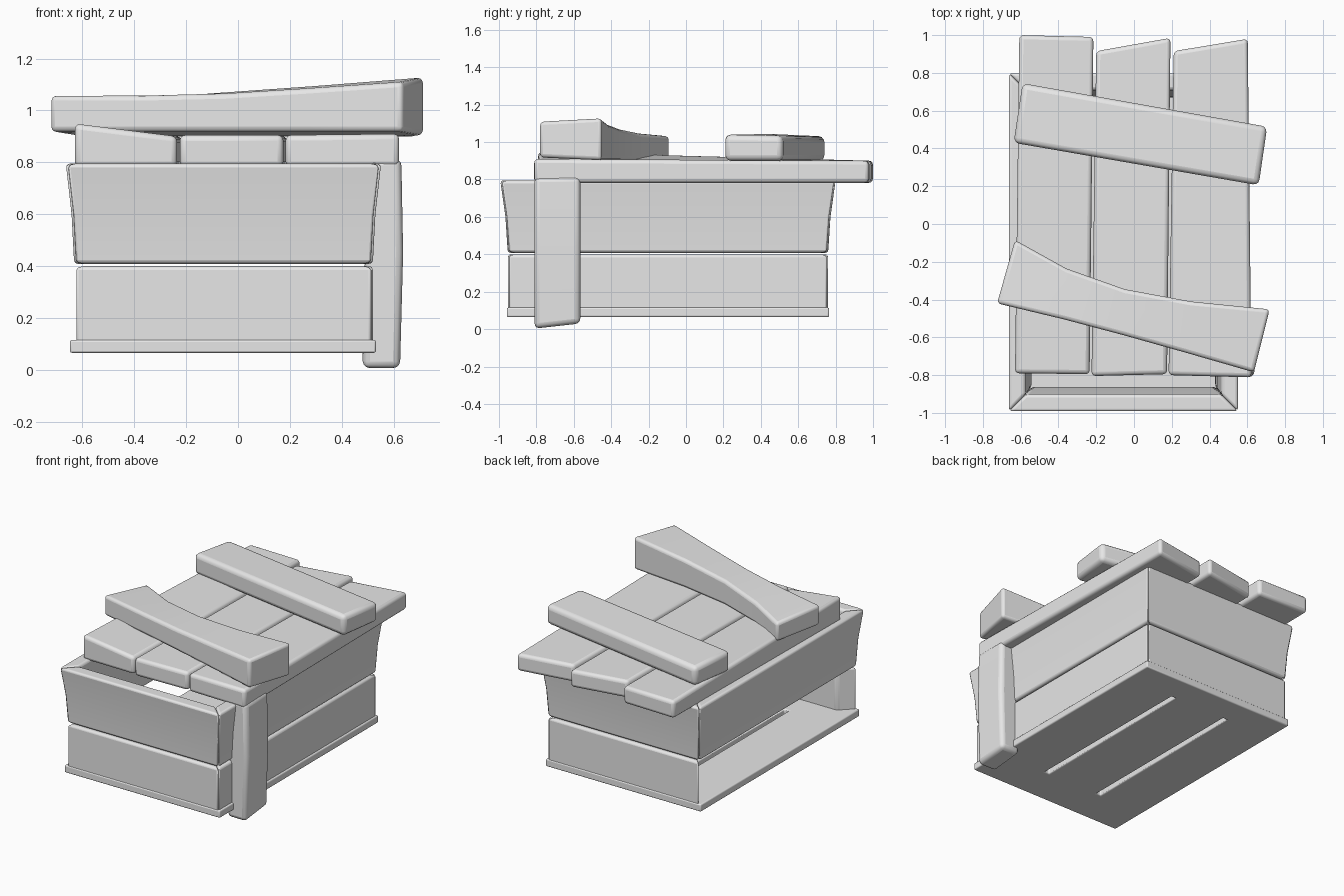
import bpy, bmesh

cube = bpy.data.objects.get("Cube")
if cube:
    bpy.data.objects.remove(cube, do_unlink=True)

mat = bpy.data.materials.new("plain grey")
mat.use_nodes = True
GREY = (0.8, 0.8, 0.8, 1)
mat.diffuse_color = GREY
mat.node_tree.nodes["Principled BSDF"].inputs["Base Color"].default_value = GREY


def finish(name, bm, bevel):
    """Turn a bmesh into a softly bevelled object."""
    bmesh.ops.recalc_face_normals(bm, faces=bm.faces)
    mesh = bpy.data.meshes.new(name)
    bm.to_mesh(mesh)
    bm.free()
    mesh.materials.append(mat)
    ob = bpy.data.objects.new(name, mesh)
    bpy.context.collection.objects.link(ob)
    mod = ob.modifiers.new("soft edges", 'BEVEL')
    mod.width = bevel
    mod.segments = 3
    mod.limit_method = 'ANGLE'
    mod.angle_limit = 0.6
    bpy.ops.object.select_all(action='DESELECT')
    ob.select_set(True)
    bpy.context.view_layer.objects.active = ob
    bpy.ops.object.shade_smooth_by_angle(angle=0.6)
    return ob


def loft(name, sections, bevel=0.02):
    """Skin a row of four-cornered sections and cap both ends."""
    bm = bmesh.new()
    rings = [[bm.verts.new(p) for p in s] for s in sections]
    for a, b in zip(rings, rings[1:]):
        for i in range(4):
            j = (i + 1) % 4
            bm.faces.new((a[i], a[j], b[j], b[i]))
    bm.faces.new(rings[0])
    bm.faces.new(rings[-1])
    return finish(name, bm, bevel)


def slab(name, outline, bottom, tops, bevel=0.022):
    """Flat board from four plan corners, with a top height per corner."""
    return loft(name, [[(x, y, bottom) for x, y in outline],
                       [(x, y, t) for (x, y), t in zip(outline, tops)]], bevel)


# Crate walls: mitred boards, each level is (height, outward flare)
X0, X1, Y0, Y1, THICK = -0.632, 0.52, -0.953, 0.76, 0.09


def wall(name, side, levels):
    sections = []
    for z, f in levels:
        def corners(d):
            a, b, c, e = X0 - f + d, X1 + f - d, Y0 - f * 1.25 + d, Y1 + f * 1.25 - d
            return [(a, c, z), (b, c, z), (b, e, z), (a, e, z)]
        outer, inner = corners(0), corners(THICK)
        k = (side + 1) % 4
        sections.append([outer[side], outer[k], inner[k], inner[side]])
    loft(name, sections, 0.016)


lower = [(0.075, 0), (0.4, 0)]
upper = [(0.408, 0), (0.6, 0.01), (0.795, 0.032)]
for i, side in enumerate(("front", "left", "back", "right")):
    wall("upper_wall_" + side, i, upper)
    if side != "right":          # this lower board is missing
        wall("lower_wall_" + side, i, lower)

# Floor with two long slits
bm = bmesh.new()
xs = [-0.648, -0.3, -0.265, 0.13, 0.165, 0.532]
ys = [-0.958, -0.69, 0.57, 0.765]
grid = [[bm.verts.new((x, y, 0.065)) for y in ys] for x in xs]
for i in range(5):
    for j in range(3):
        if not (i in (1, 3) and j == 1):
            bm.faces.new((grid[i][j], grid[i + 1][j], grid[i + 1][j + 1], grid[i][j + 1]))
up = bmesh.ops.extrude_face_region(bm, geom=bm.faces[:])
bmesh.ops.translate(bm, vec=(0, 0, 0.05),
                    verts=[v for v in up["geom"] if isinstance(v, bmesh.types.BMVert)])
finish("floor", bm, 0.008)

# Corner post
loft("corner_post", [
    [(0.48, -0.81, 0.003), (0.625, -0.81, 0.003), (0.625, -0.565, 0.03), (0.48, -0.565, 0.03)],
    [(0.49, -0.81, 0.45), (0.637, -0.81, 0.45), (0.637, -0.565, 0.45), (0.49, -0.565, 0.45)],
    [(0.495, -0.81, 0.815), (0.63, -0.81, 0.815), (0.63, -0.565, 0.815), (0.495, -0.565, 0.815)],
], 0.028)

# Lid planks
slab("lid_plank_right", [(-0.63, -0.79), (-0.235, -0.795), (-0.215, 0.99), (-0.607, 1.0)],
     0.782, (0.95, 0.9, 0.9, 0.9))
slab("lid_plank_middle", [(-0.225, -0.805), (0.175, -0.795), (0.193, 0.985), (-0.2, 0.915)],
     0.782, (0.905, 0.905, 0.9, 0.9))
slab("lid_plank_left", [(0.183, -0.8), (0.622, -0.812), (0.602, 0.98), (0.21, 0.915)],
     0.782, (0.905, 0.91, 0.9, 0.9))

# Back cross board
slab("back_cross_board", [(-0.637, 0.43), (0.66, 0.205), (0.705, 0.515), (-0.59, 0.745)],
     0.9, (1.045, 1.04, 1.035, 1.03), 0.03)

# Front cross board: bent, rising towards its left end
stations = [  # front x, front y, back x, back y, front top, back top
    (-0.725, -0.42, -0.63, -0.085, 1.058, 1.03),
    (-0.37, -0.505, -0.36, -0.235, 1.058, 1.045),
    (-0.05, -0.59, -0.05, -0.345, 1.065, 1.07),
    (0.27, -0.68, 0.3, -0.41, 1.085, 1.095),
    (0.635, -0.785, 0.718, -0.452, 1.11, 1.128),
]
loft("front_cross_board", [
    [(fx, fy, 0.918), (bx, by, 0.903), (bx, by, bt), (fx, fy, ft)]
    for fx, fy, bx, by, ft, bt in stations], 0.02)
